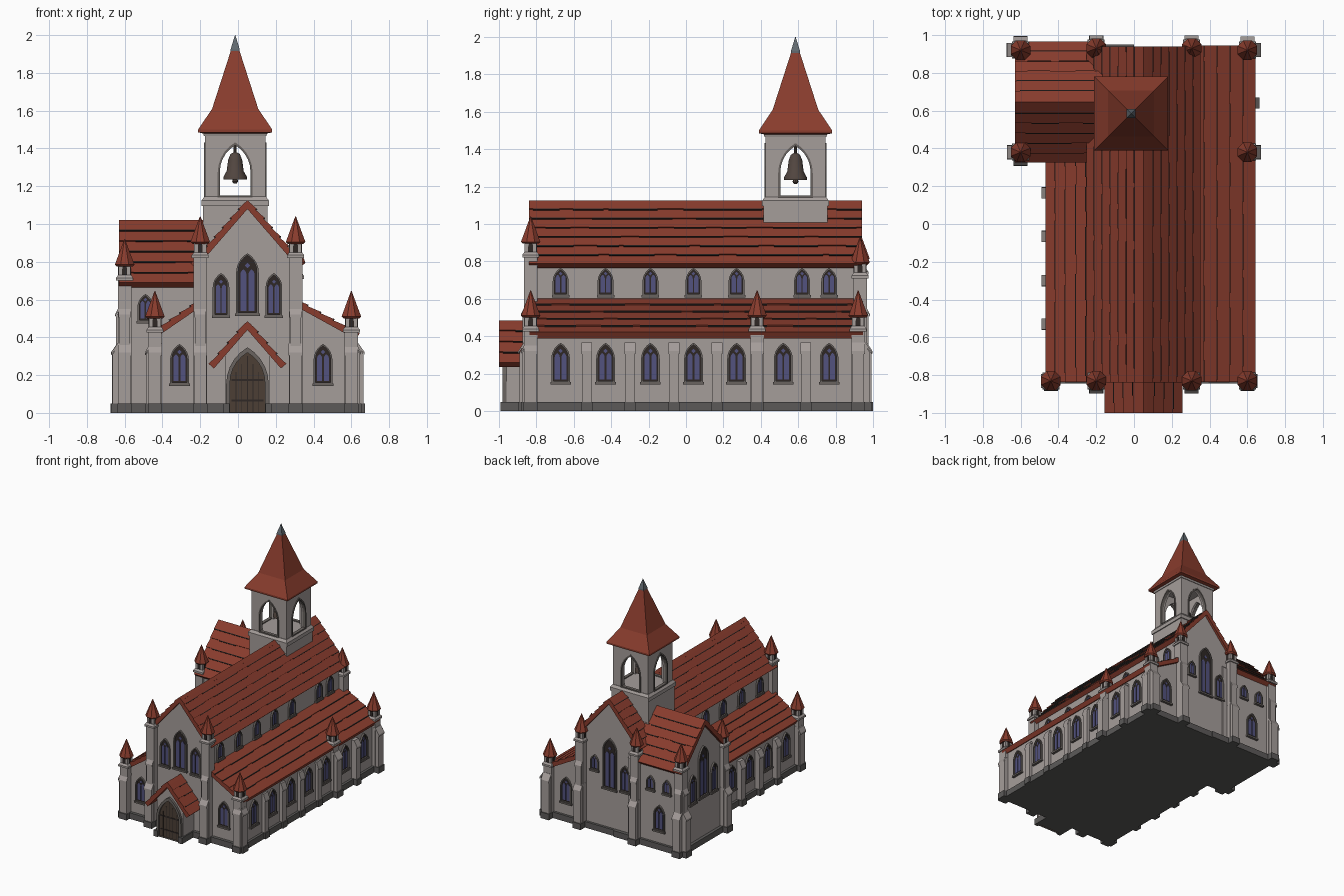
import bpy, bmesh, math, random
from mathutils import Matrix, Vector

if "Cube" in bpy.data.objects:
    bpy.data.objects.remove(bpy.data.objects["Cube"])
random.seed(4)

def material(name, rgb):
    m = bpy.data.materials.new(name)
    m.diffuse_color = [((c / 255 + .055) / 1.055) ** 2.4 for c in rgb] + [1]
    m.use_nodes = True
    m.node_tree.nodes["Principled BSDF"].inputs["Base Color"].default_value = m.diffuse_color
    return m

WALL = material("plaster grey", (165, 157, 154))
STONE = material("plinth dark stone", (92, 90, 89))
TRIM = material("window trim stone", (106, 100, 96))
ROOF = material("red roof tile", (137, 60, 45))
INK = material("dark gaps", (46, 39, 37))
GLASS = material("blue glass", (82, 82, 126))
WOOD = material("door wood", (76, 63, 53))
BRONZE = material("bell bronze", (82, 70, 64))
METAL = material("spire tip metal", (98, 106, 112))

def make(name, mat, pieces, cut=None):
    """Join (verts, faces) pieces into one object, optionally trimmed by a plane."""
    bm = bmesh.new()
    for verts, faces in pieces:
        vs = [bm.verts.new(v) for v in verts]
        for f in faces:
            bm.faces.new([vs[i] for i in f])
    bmesh.ops.recalc_face_normals(bm, faces=bm.faces)
    if cut:
        bmesh.ops.bisect_plane(bm, geom=bm.verts[:] + bm.edges[:] + bm.faces[:], plane_co=cut[0],
                               plane_no=cut[1], clear_outer=True)
    me = bpy.data.meshes.new(name)
    bm.to_mesh(me)
    bm.free()
    me.materials.append(mat)
    ob = bpy.data.objects.new(name, me)
    bpy.context.collection.objects.link(ob)
    return ob

def prism(pts, axis, a0, a1):
    """Extrude a (u, z) profile along x or y."""
    n = len(pts)
    vs = [((u, a, z) if axis == 'y' else (a, u, z)) for a in (a0, a1) for u, z in pts]
    side = [(i, (i + 1) % n, n + (i + 1) % n, n + i) for i in range(n)]
    return vs, side + [tuple(range(n)), tuple(range(n, 2 * n))]

def box(x0, x1, y0, y1, z0, z1):
    return prism([(x0, z0), (x1, z0), (x1, z1), (x0, z1)], 'y', y0, y1)

def ring(outer, inner, a0, a1):
    n = len(outer)
    loops = [outer, inner, inner, outer]
    vs = [(a, u, z) for loop, a in zip(loops, (a1, a1, a0, a0)) for u, z in loop]
    return vs, [(k * n + i, k * n + (i + 1) % n, (k + 1) % 4 * n + (i + 1) % n, (k + 1) % 4 * n + i)
                for k in range(4) for i in range(n)]

def lathe(profile, segs, x, y, turn=0.0):
    """Closed turned solid; profile is (radius, z) from bottom to top."""
    vs = [(x + r * math.cos(turn + i * math.tau / segs), y + r * math.sin(turn + i * math.tau / segs), z)
          for r, z in profile for i in range(segs)]
    fs = [(k * segs + i, k * segs + (i + 1) % segs, (k + 1) * segs + (i + 1) % segs, (k + 1) * segs + i)
          for k in range(len(profile) - 1) for i in range(segs)]
    m = (len(profile) - 1) * segs
    return vs, fs + [tuple(range(segs)), tuple(range(m, m + segs))]

def square(profile, x, y):
    return lathe([(r * 2 ** .5, z) for r, z in profile], 4, x, y, math.pi / 4)

def place(piece, x, y, ang):
    """Move a piece built facing +x to a wall point, facing ang degrees."""
    m = Matrix.Translation((x, y, 0)) @ Matrix.Rotation(math.radians(ang), 4, 'Z')
    return [tuple(m @ Vector(v)) for v in piece[0]], piece[1]

def arch(w, h, z0, v=0.0, n=5):
    s = z0 + h - .866 * w
    arc = [(w * math.cos(math.pi / 3 * i / n) - w / 2, s + w * math.sin(math.pi / 3 * i / n)) for i in range(n + 1)]
    pts = [(-w / 2, z0), (w / 2, z0)] + arc + [(-a, b) for a, b in reversed(arc[:-1])]
    return [(a + v, b) for a, b in pts]

FRONT, RIGHT, BACK, LEFT = -90, 0, 90, 180
CX, G = .05, .012                            # nave centre line, wall foot inside plinth

# Main bodies
def gable_body(c, half, eave, peak):
    return [(c - half, G), (c + half, G), (c + half, eave), (c, peak), (c - half, eave)]
make("nave_walls", WALL, [prism(gable_body(CX, .25, .80, 1.09), 'y', -.82, .92)])
make("right_aisle_walls", WALL, [prism([(.29, G), (.61, G), (.61, .41), (.29, .58)], 'y', -.82, .92)])
make("left_aisle_walls", WALL, [prism([(-.19, G), (-.44, G), (-.44, .40), (-.19, .57)], 'y', -.82, .5)])
make("transept_walls", WALL, [prism(gable_body(.645, .285, .68, .98), 'x', -.605, -.12)])
make("porch_walls", WALL, [prism(gable_body(CX, .12, .31, .44), 'y', -.96, -.8)])
plinth = [box(-.46, .63, -.845, .5, 0, .05), box(-.2, .63, .4, .94, 0, .05), box(-.63, 0, .34, .95, 0, .05),
          box(-.08, -.045, -.99, -.8, 0, .05), box(.145, .18, -.99, -.8, 0, .05), box(-.05, .15, -.955, -.8, 0, .04)]

# Roofs: stepped courses with broken dark gaps
gaps = []
def slope(top, eave, axis, a0, a1, n, thick=.03, gap_end=None):
    t, e = Vector(top), Vector(eave)
    d = (e - t).normalized()
    nrm = Vector((-d.y, d.x))
    nrm = nrm if nrm.y > 0 else -nrm
    end = gap_end or a1
    pts = []
    for i in range(n):
        p, q = t.lerp(e, i / n), t.lerp(e, (i + 1) / n)
        pts += [p, q + nrm * .008]
        if i < n - 1:
            a = a0 + random.uniform(0, .1)
            while a < end - .03:
                b = min(end, a + random.uniform(.1, .5))
                strip = [q - nrm * .002, q + nrm * .009, q + d * .006 + nrm * .009, q + d * .006 - nrm * .002]
                gaps.append(prism([tuple(s) for s in strip], axis, a, b))
                a = b + random.uniform(.02, .15)
    pts += [e - nrm * thick, t - nrm * thick]
    return prism([tuple(p) for p in pts], axis, a0, a1)

make("nave_roof", ROOF, [slope((CX, 1.125), (CX + s * .295, .785), 'y', -.84, .94, 7) for s in (1, -1)])
make("porch_roof", ROOF, [slope((CX, .485), (CX + s * .2, .255), 'y', -1.0, -.81, 4) for s in (1, -1)])
for name, s in (("transept_roof_back", 1), ("transept_roof_front", -1)):     # cut along the valley
    make(name, ROOF, [slope((.645, 1.02), (.645 + s * .315, .685), 'x', -.63, -.02, 6, gap_end=-.21)],
         ((-.03, .645, 0), (.285, s * .18, 0)))
make("right_aisle_roof", ROOF, [slope((.295, .605), (.64, .415), 'y', -.835, .945, 5)])
make("left_aisle_roof", ROOF, [slope((-.195, .60), (-.465, .415), 'y', -.835, .4, 5)])
make("roof_course_gaps", INK, gaps)

# Buttresses
buttresses = []
def buttress(x, y, ang, d, w=.05, h=.36):
    prof = [(-.03, G), (d, G), (d, h - .05), (d * .55, h), (-.03, h)]
    buttresses.append(place(prism(prof, 'y', -w / 2, w / 2), x, y, ang))
    cap = [(-.03, h - .01), (d * .62, h - .01), (d + .007, h - .055), (d + .007, h - .04), (d * .6, h + .008), (-.03, h + .008)]
    buttresses.append(place(prism(cap, 'y', -w / 2 - .004, w / 2 + .004), x, y, ang))
    plinth.append(place(box(-.03, d + .008, -w / 2 - .005, w / 2 + .005, 0, .05), x, y, ang))

for y in (-.53, -.30, -.065, .165):
    buttress(-.44, y, LEFT, .042)
    buttress(.61, y, RIGHT, .025)
buttress(.61, .64, RIGHT, .046)

# Pinnacle turrets with lantern slits: x, y, apex height, buttress directions, buttress depth
shafts, lanterns, slits, cones = [], [], [], []
for x, y, top, dirs, depth in [(-.44, -.83, .645, (FRONT, LEFT), .045), (.6, -.83, .645, (FRONT, RIGHT), .045),
                               (-.2, -.83, 1.04, (FRONT,), .06), (.305, -.83, 1.04, (FRONT,), .06),
                               (.6, .38, .645, (RIGHT,), .064), (.6, .92, .645, (RIGHT, BACK), .064),
                               (.305, .93, .93, (BACK,), .06), (-.2, .93, .95, (BACK,), .06),
                               (-.6, .38, .92, (FRONT, LEFT), .064), (-.6, .92, .92, (LEFT, BACK), .066)]:
    shafts.append(square([(.036, G), (.036, top - .21)], x, y))
    shafts.append(square([(.045, top - .22), (.045, top - .205), (.034, top - .19)], x, y))
    lanterns.append(square([(.032, top - .2), (.032, top - .12)], x, y))
    cones.append(lathe([(.045, top - .145), (.056, top - .135), (.038, top - .09), (.002, top)], 8, x, y, math.pi / 8))
    for a in (FRONT, RIGHT, BACK, LEFT):
        slits.append(place(prism(arch(.026, .055, top - .193), 'x', .02, .034), x, y, a))
    for a in dirs:
        buttress(x, y, a, depth, .065)
        if top > .7:
            buttress(x, y, a, .045, .055, .56)
make("turret_shafts", WALL, shafts)
make("turret_lanterns", WALL, lanterns)
make("turret_slits", INK, slits)
make("turret_roofs", ROOF, cones)
make("buttresses", WALL, buttresses)
make("plinth", STONE, plinth)

# Pointed windows: stone surround, dark leading plate, glass lancets
surrounds, leading, glass = [], [], []
def window(x, y, ang, z0, w, h):
    t = .011
    surrounds.append(place(ring(arch(w, h, z0), arch(w - 2 * t, h - 2 * t, z0 + t), -.01, .014), x, y, ang))
    surrounds.append(place(box(-.01, .02, -w * .55, w * .55, z0 - .008, z0 + .006), x, y, ang))
    leading.append(place(prism(arch(w - t, h - t, z0 + t / 2), 'x', -.004, .003), x, y, ang))
    lw = w * .27
    for s in (-1, 1):
        glass.append(place(prism(arch(lw, (h - .02) * .72, z0 + .02, s * w * .18), 'x', -.002, .006), x, y, ang))
    c, r = z0 + h * .8, w * .12
    glass.append(place(prism([(0, c - r), (r, c), (0, c + r), (-r, c)], 'x', -.002, .006), x, y, ang))

bays = (-.67, -.43, -.19, .04, .27, .52, .765)
for y in bays:
    window(.61, y, RIGHT, .15, .10, .215)
    if y < .3:
        window(-.44, y, LEFT, .15, .10, .215)
for y in (-.67, -.43, -.19, .04, .27, .62, .765):
    window(.30, y, RIGHT, .615, .085, .15)
    if y < .3:
        window(-.20, y, LEFT, .615, .085, .15)
window(CX, -.82, FRONT, .52, .12, .325)               # front gable group
window(CX, .92, BACK, .37, .125, .42)                 # back gable group
window(.19, .92, BACK, .49, .075, .13)
window(-.09, .92, BACK, .38, .085, .22)
window(-.605, .645, LEFT, .38, .125, .42)             # transept gable group
for s in (-1, 1):
    window(CX + s * .14, -.82, FRONT, .51, .088, .23)
    window(-.605, .645 + s * .14, LEFT, .37, .085, .24)
for x, y, a in ((-.31, -.82, FRONT), (.45, -.82, FRONT), (.45, .92, BACK), (-.41, .93, BACK)):
    window(x, y, a, .15, .10, .215)
window(-.49, .36, FRONT, .48, .085, .15)
for x in (-.33, -.48):
    window(x, .93, BACK, .47, .075, .12)
make("window_surrounds", TRIM, surrounds)
make("window_leading", INK, leading)
make("window_glass", GLASS, glass)

# Porch door
make("door_arch", TRIM, [place(ring(arch(.225, .345, .002), arch(.185, .315, .004), -.01, .02), CX, -.96, FRONT)])
make("door", WOOD, [place(prism(arch(.19, .32, .002), 'x', -.005, .005), CX, -.96, FRONT)])
make("door_gaps", INK, [place(box(0, .007, v - .002, v + .002, .005, .30 - abs(v) * 1.4), CX, -.96, FRONT)
                        for v in (-.06, -.03, 0, .03, .06)] +
     [place(box(0, .008, -.085, .085, z, z + .01), CX, -.96, FRONT) for z in (.06, .17)])

# Bell tower: base, open belfry, spire
TX, TY = -.015, .585
make("tower_base", WALL, [square([(.17, .85), (.17, 1.10)], TX, TY)])
make("tower_ledges", WALL, [square([(.178, 1.095), (.178, 1.125), (.163, 1.145)], TX, TY),
                            square([(.165, 1.465), (.172, 1.49)], TX, TY)])
H, Z0, Z1 = .16, 1.13, 1.48
cut = arch(.165, .27, 1.15)
notch = [(-H, Z0), (cut[0][0], Z0)] + cut[:1] + cut[:1:-1] + [(cut[1][0], Z0), (H, Z0), (H, Z1), (-H, Z1)]
sides = (FRONT, RIGHT, BACK, LEFT)
make("belfry_walls", WALL, [place(prism(notch, 'x', H - .035, H), TX, TY, a) for a in sides])
make("belfry_arches", TRIM, [place(ring(arch(.185, .29, 1.142), arch(.162, .265, 1.152), H - .02, H + .006), TX, TY, a)
                             for a in sides])
make("spire_roof", ROOF, [square([(.15, 1.475), (.196, 1.485), (.196, 1.50), (.122, 1.61), (.022, 1.92)], TX, TY)])
make("spire_tip", METAL, [square([(.024, 1.915), (.024, 1.925), (.001, 2.0)], TX, TY)])
bell = make("bell", BRONZE, [lathe([(.062, 1.235), (.062, 1.25), (.045, 1.28), (.037, 1.34), (.025, 1.37), (.008, 1.38)], 14, TX, TY),
                             lathe([(.008, 1.37), (.008, 1.48)], 8, TX, TY),
                             lathe([(.008, 1.215), (.016, 1.225), (.008, 1.25)], 8, TX, TY)])
bpy.ops.object.select_all(action='DESELECT')
bell.select_set(True)
bpy.context.view_layer.objects.active = bell
bpy.ops.object.shade_smooth_by_angle(angle=math.radians(40))
